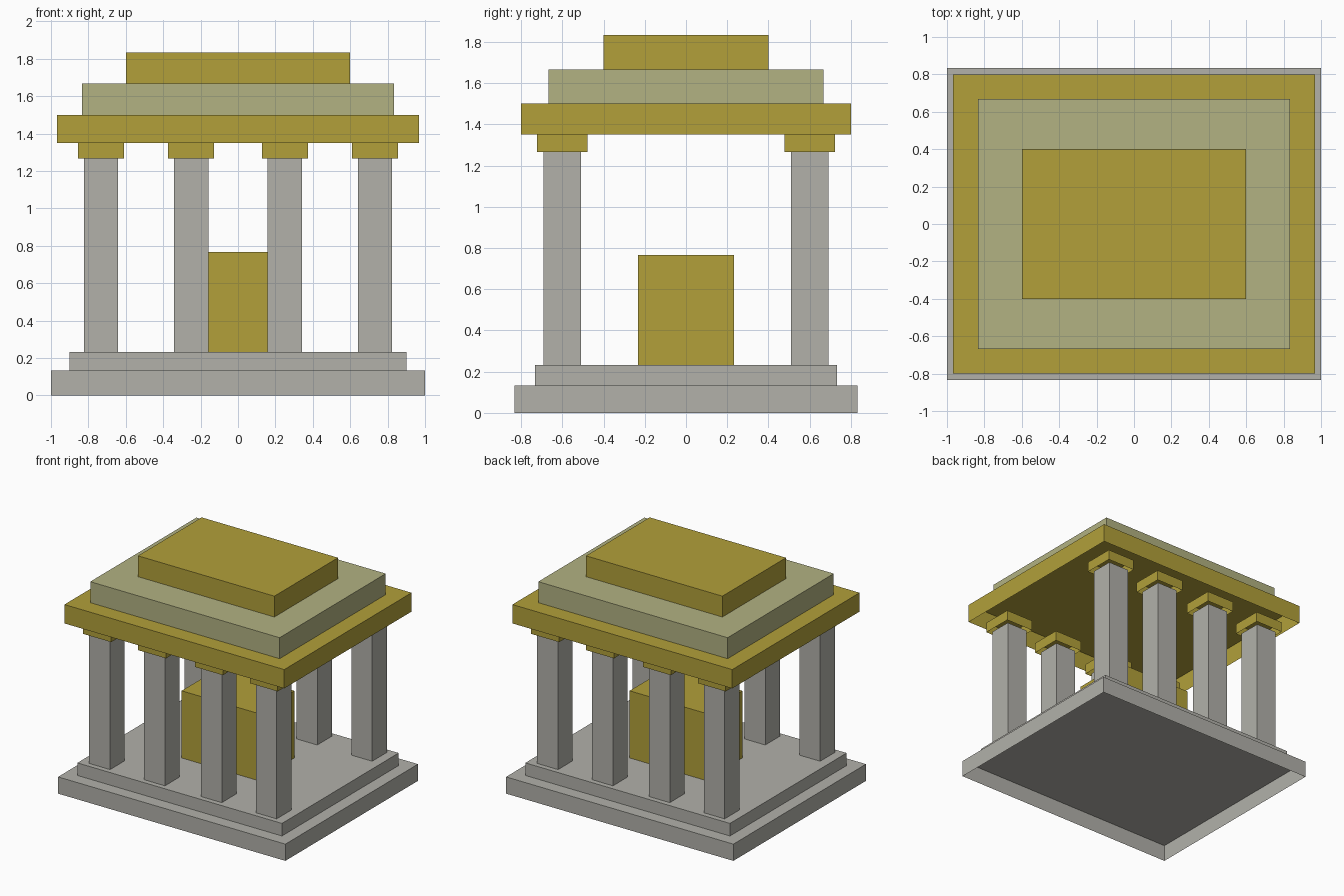
import bpy, bmesh

if "Cube" in bpy.data.objects:
    bpy.data.objects.remove(bpy.data.objects["Cube"])


def material(name, rgb):
    m = bpy.data.materials.new(name)
    m.diffuse_color = (*rgb, 1.0)
    m.use_nodes = True
    m.node_tree.nodes["Principled BSDF"].inputs["Base Color"].default_value = m.diffuse_color
    return m


stone = material("grey stone", (0.445, 0.440, 0.402))
gold = material("dull gold", (0.445, 0.352, 0.042))
pale = material("pale olive", (0.445, 0.445, 0.223))


def block(name, half_x, half_y, z0, z1, mat, x=0.0, y=0.0):
    """Box shell with an open underside, given half sizes and height range."""
    bm = bmesh.new()
    bmesh.ops.create_cube(bm, size=2.0)
    bmesh.ops.delete(bm, geom=[f for f in bm.faces if f.normal.z < -0.5],
                     context='FACES_ONLY')
    for v in bm.verts:
        v.co = (x + v.co.x * half_x, y + v.co.y * half_y,
                z1 if v.co.z > 0 else z0)
    mesh = bpy.data.meshes.new(name)
    bm.to_mesh(mesh)
    bm.free()
    mesh.materials.append(mat)
    obj = bpy.data.objects.new(name, mesh)
    bpy.context.collection.objects.link(obj)
    return obj


# Stepped floor
block("lower_step", 1.0, 0.833, 0.0, 0.133, stone)
block("upper_step", 0.9, 0.733, 0.133, 0.233, stone)

# Inner chamber
block("chamber", 0.333, 0.233, 0.233, 0.767, gold)

# Front and back rows of columns with capitals
for y in (-0.6, 0.6):
    for x in (-0.733, -0.25, 0.25, 0.733):
        block("column", 0.0917, 0.0917, 0.233, 1.267, stone, x, y)
        block("capital", 0.123, 0.123, 1.267, 1.35, gold, x, y)

# Stepped roof
block("roof_slab", 0.967, 0.8, 1.35, 1.5, gold)
block("roof_middle_tier", 0.833, 0.667, 1.5, 1.667, pale)
block("roof_top_tier", 0.6, 0.4, 1.667, 1.833, gold)
